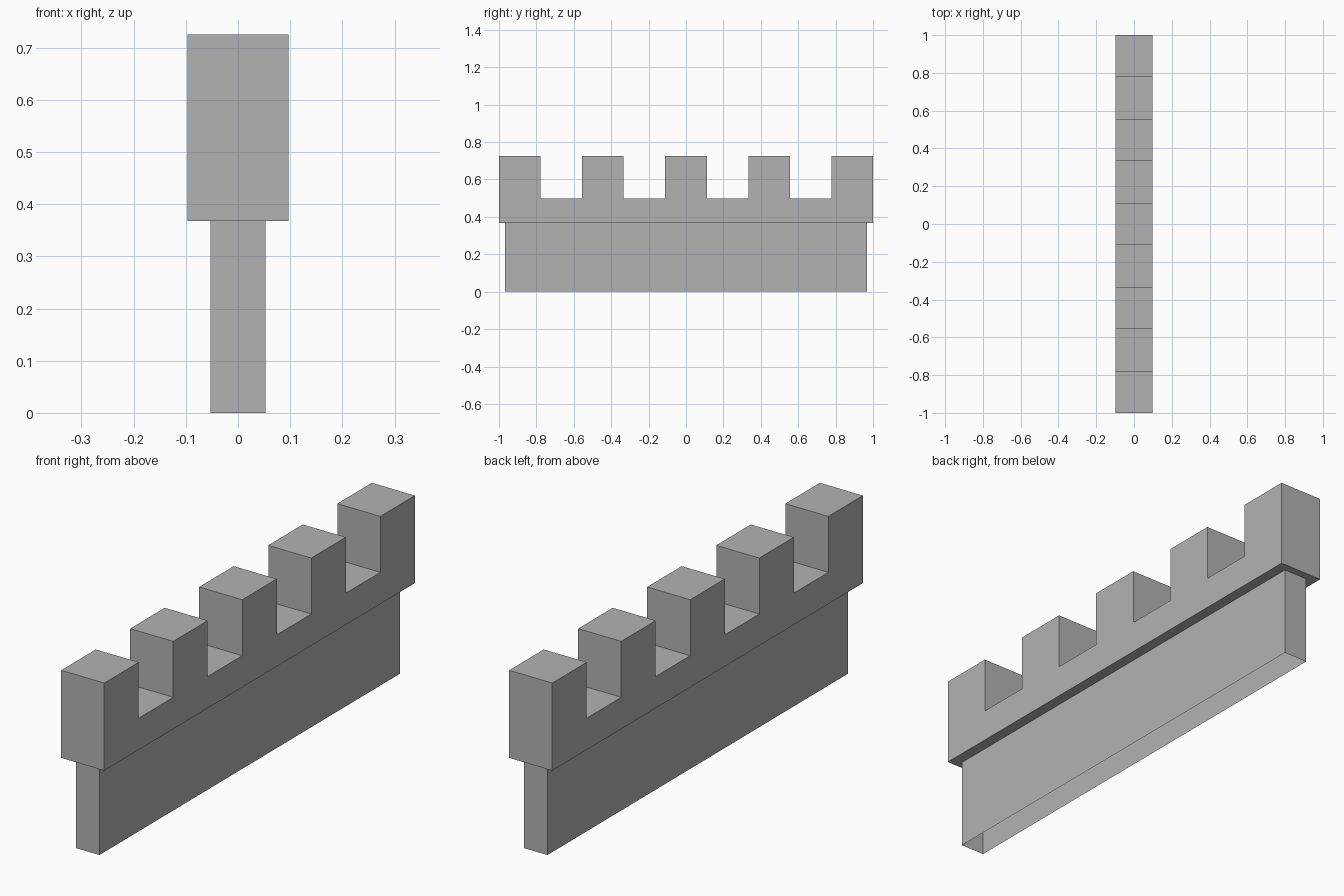
import bpy
import bmesh

if "Cube" in bpy.data.objects:
    bpy.data.objects.remove(bpy.data.objects["Cube"])

stone = bpy.data.materials.new("grey stone")
stone.diffuse_color = (0.45, 0.45, 0.45, 1)
stone.use_nodes = True
stone.node_tree.nodes["Principled BSDF"].inputs["Base Color"].default_value = stone.diffuse_color


def make_object(name, bm):
    bmesh.ops.recalc_face_normals(bm, faces=bm.faces)
    mesh = bpy.data.meshes.new(name)
    bm.to_mesh(mesh)
    bm.free()
    mesh.materials.append(stone)
    obj = bpy.data.objects.new(name, mesh)
    bpy.context.collection.objects.link(obj)
    return obj


# Lower wall: a box shell with an open underside
WALL_X, WALL_Y, LEDGE_Z = 0.053, 0.968, 0.368
bm = bmesh.new()
bmesh.ops.create_cube(bm, size=1)
for v in bm.verts:
    v.co = (v.co.x * 2 * WALL_X, v.co.y * 2 * WALL_Y, (v.co.z + 0.5) * LEDGE_Z)
bm.normal_update()
bottom = [f for f in bm.faces if f.normal.z < -0.5]
bmesh.ops.delete(bm, geom=bottom, context='FACES_ONLY')
make_object("lower_wall", bm)

# Battlement: crenellated side profile extruded across the wall
HALF_X, NOTCH_Z, TOP_Z, STEPS = 0.097, 0.497, 0.725, 9
profile = [(-1, LEDGE_Z)]
for i in range(STEPS):
    z = TOP_Z if i % 2 == 0 else NOTCH_Z
    profile += [(-1 + 2 * i / STEPS, z), (-1 + 2 * (i + 1) / STEPS, z)]
profile.append((1, LEDGE_Z))

bm = bmesh.new()
side = bm.faces.new([bm.verts.new((-HALF_X, y, z)) for y, z in profile])
extruded = bmesh.ops.extrude_face_region(bm, geom=[side], use_keep_orig=True)
moved = [g for g in extruded["geom"] if isinstance(g, bmesh.types.BMVert)]
bmesh.ops.translate(bm, vec=(2 * HALF_X, 0, 0), verts=moved)
make_object("battlement", bm)
